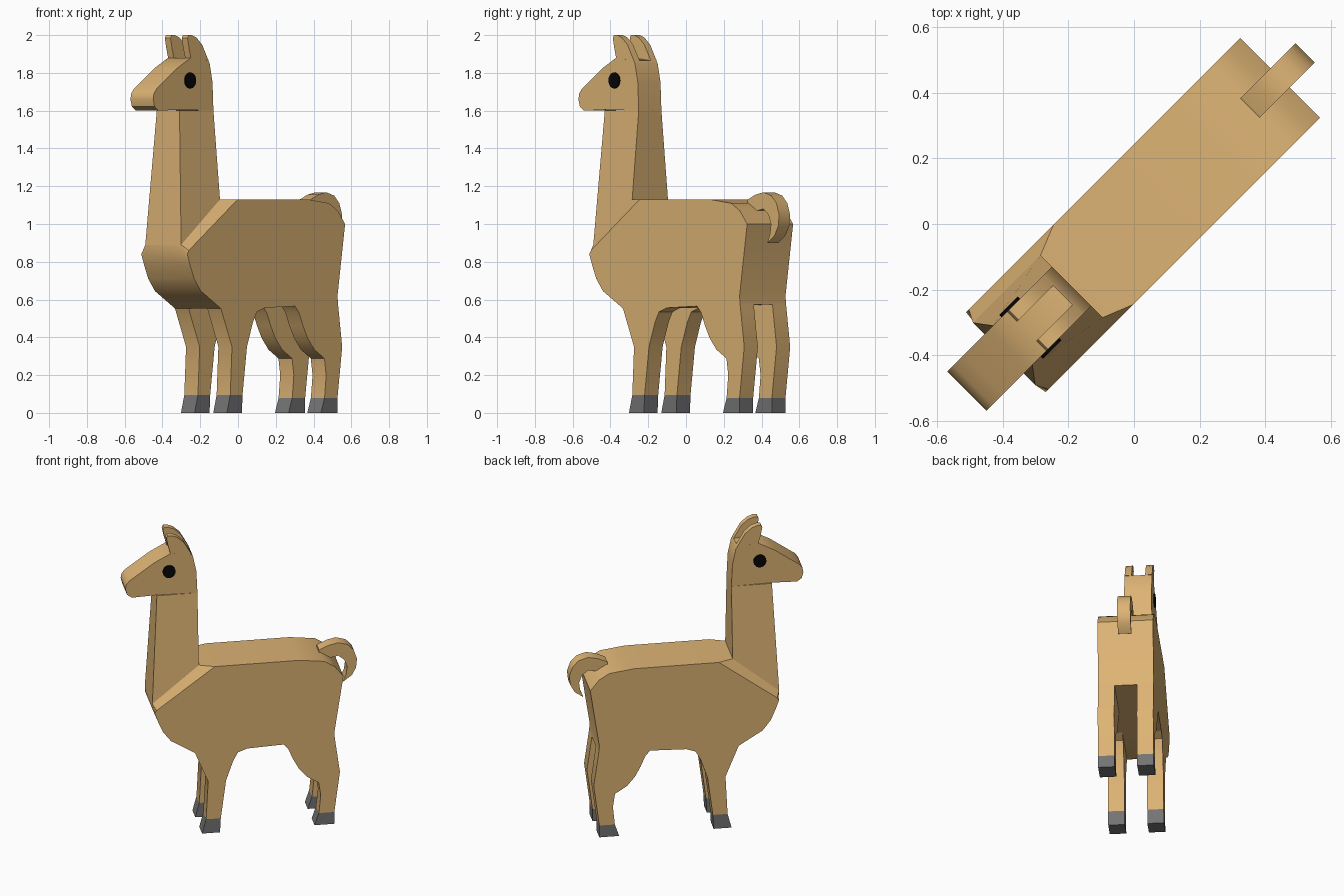
import bpy, bmesh, math
from mathutils import Matrix, Vector

if "Cube" in bpy.data.objects:
    bpy.data.objects.remove(bpy.data.objects["Cube"], do_unlink=True)


def material(name, rgb):
    m = bpy.data.materials.new(name)
    m.use_nodes = True
    m.diffuse_color = (*rgb, 1)
    m.node_tree.nodes["Principled BSDF"].inputs["Base Color"].default_value = (*rgb, 1)
    return m


FUR = material("tan fur", (0.72, 0.45, 0.175))
HOOF = material("grey hoof", (0.175, 0.175, 0.175))
BLACK = material("black eye", (0.002, 0.002, 0.002))

# Parts are drawn in a side plane: f = forward, w = sideways, z = up.
# The whole animal is turned to face the corner between -x and -y.
FORWARD = Vector((-1, -1, 0)).normalized()
SIDE = Vector((1, -1, 0)).normalized()


def place(f, z, w):
    return FORWARD * f + SIDE * w + Vector((0, 0, z))


def loft(name, rings, mat):
    """Join equally long rings of (f, z, w) points and cap both ends."""
    bm = bmesh.new()
    loops = [[bm.verts.new(place(*p)) for p in ring] for ring in rings]
    for a, b in zip(loops, loops[1:]):
        for i in range(len(a)):
            j = (i + 1) % len(a)
            bm.faces.new((a[i], a[j], b[j], b[i]))
    bm.faces.new(loops[0])
    bm.faces.new(loops[-1])
    bmesh.ops.recalc_face_normals(bm, faces=bm.faces)
    mesh = bpy.data.meshes.new(name)
    bm.to_mesh(mesh)
    bm.free()
    mesh.materials.append(mat)
    ob = bpy.data.objects.new(name, mesh)
    bpy.context.collection.objects.link(ob)
    bpy.ops.object.select_all(action="DESELECT")
    ob.select_set(True)
    bpy.context.view_layer.objects.active = ob
    bpy.ops.object.shade_smooth_by_angle(angle=math.radians(35))
    return ob


def at(profile, w):
    return [(f, z, w) for f, z in profile]


def slab(name, profile, w0, w1, mat):
    return loft(name, [at(profile, w0), at(profile, w1)], mat)


def pair(name, profile, w0, w1, mat):
    for side, sign in (("left", 1), ("right", -1)):
        slab(f"{side}_{name}", profile, sign * w0, sign * w1, mat)


BODY_W, NECK_W, HEAD_W = 0.172, 0.134, 0.085
LEG_IN, EAR_IN, TAIL_W = 0.07, 0.042, 0.041

# Torso: shoulders slope inwards from the flank to the base of the neck
rump_and_belly = [(0.53, 0.78), (0.5, 0.71), (0.45, 0.645), (0.3, 0.553),
                  (-0.028, 0.556), (-0.255, 0.565), (-0.577, 0.575), (-0.573, 0.62),
                  (-0.63, 1.0), (-0.575, 1.07), (-0.51, 1.11), (-0.354, 1.13)]
flank = [(0.175, 1.13), (0.54, 0.86), (0.552, 0.84)] + rump_and_belly
breast = [(0.269, 1.13), (0.56, 0.89), (0.556, 0.845)] + rump_and_belly
loft("torso", [at(flank, -BODY_W), at(breast, -NECK_W),
               at(breast, NECK_W), at(flank, BODY_W)], FUR)

# Neck, tapering up to the head
neck = [(0.269, 1.13, NECK_W), (0.56, 0.89, NECK_W),
        (0.523, 1.6, HEAD_W), (0.269, 1.6, HEAD_W)]
loft("neck", [neck, [(f, z, -w) for f, z, w in neck]], FUR)

# Head with a blunt muzzle
head = [(0.269, 1.6), (0.276, 1.75), (0.297, 1.85), (0.307, 1.865), (0.438, 1.88),
        (0.54, 1.825), (0.65, 1.747), (0.695, 1.715), (0.715, 1.69), (0.72, 1.66),
        (0.71, 1.622), (0.68, 1.6), (0.523, 1.605)]
slab("head", head, -HEAD_W, HEAD_W, FUR)

# Ears continue the curve of the back of the head
ear = [(0.305, 1.865), (0.354, 1.95), (0.396, 1.987), (0.43, 2.0), (0.455, 2.0),
       (0.463, 1.985), (0.452, 1.93), (0.438, 1.88)]
pair("ear", ear, EAR_IN, HEAD_W, FUR)

# Eyes
eye = [(0.447 + 0.04 * math.cos(t), 1.76 + 0.042 * math.sin(t))
       for t in (i * math.tau / 20 for i in range(20))]
pair("eye", eye, HEAD_W, HEAD_W + 0.009, BLACK)

# Legs, their inner tops meeting the belly
front_leg = [(0.3, 0.553), (0.217, 0.35), (0.23, 0.095), (0.138, 0.095), (0.105, 0.35),
             (0.06, 0.48), (0.03, 0.535), (-0.028, 0.556)]
hind_leg = [(-0.255, 0.565), (-0.285, 0.53), (-0.315, 0.46), (-0.35, 0.395),
            (-0.4, 0.335), (-0.475, 0.288), (-0.488, 0.2), (-0.476, 0.08),
            (-0.573, 0.08), (-0.608, 0.35), (-0.577, 0.575)]
pair("front_leg", front_leg, LEG_IN, BODY_W, FUR)
pair("hind_leg", hind_leg, LEG_IN, BODY_W, FUR)

# Hooves
pair("front_hoof", [(0.23, 0.095), (0.255, 0), (0.143, 0), (0.138, 0.095)],
     LEG_IN, BODY_W, HOOF)
pair("hind_hoof", [(-0.476, 0.08), (-0.449, 0), (-0.573, 0), (-0.573, 0.08)],
     LEG_IN, BODY_W, HOOF)

# Curled tail
tail = [(-0.5, 1.05), (-0.5, 1.128), (-0.56, 1.155), (-0.62, 1.168), (-0.68, 1.15),
        (-0.718, 1.11), (-0.738, 1.05), (-0.732, 0.99), (-0.705, 0.94), (-0.65, 0.9),
        (-0.67, 0.95), (-0.677, 1.0), (-0.658, 1.05), (-0.62, 1.08), (-0.57, 1.07)]
slab("tail", tail, -TAIL_W, TAIL_W, FUR)
